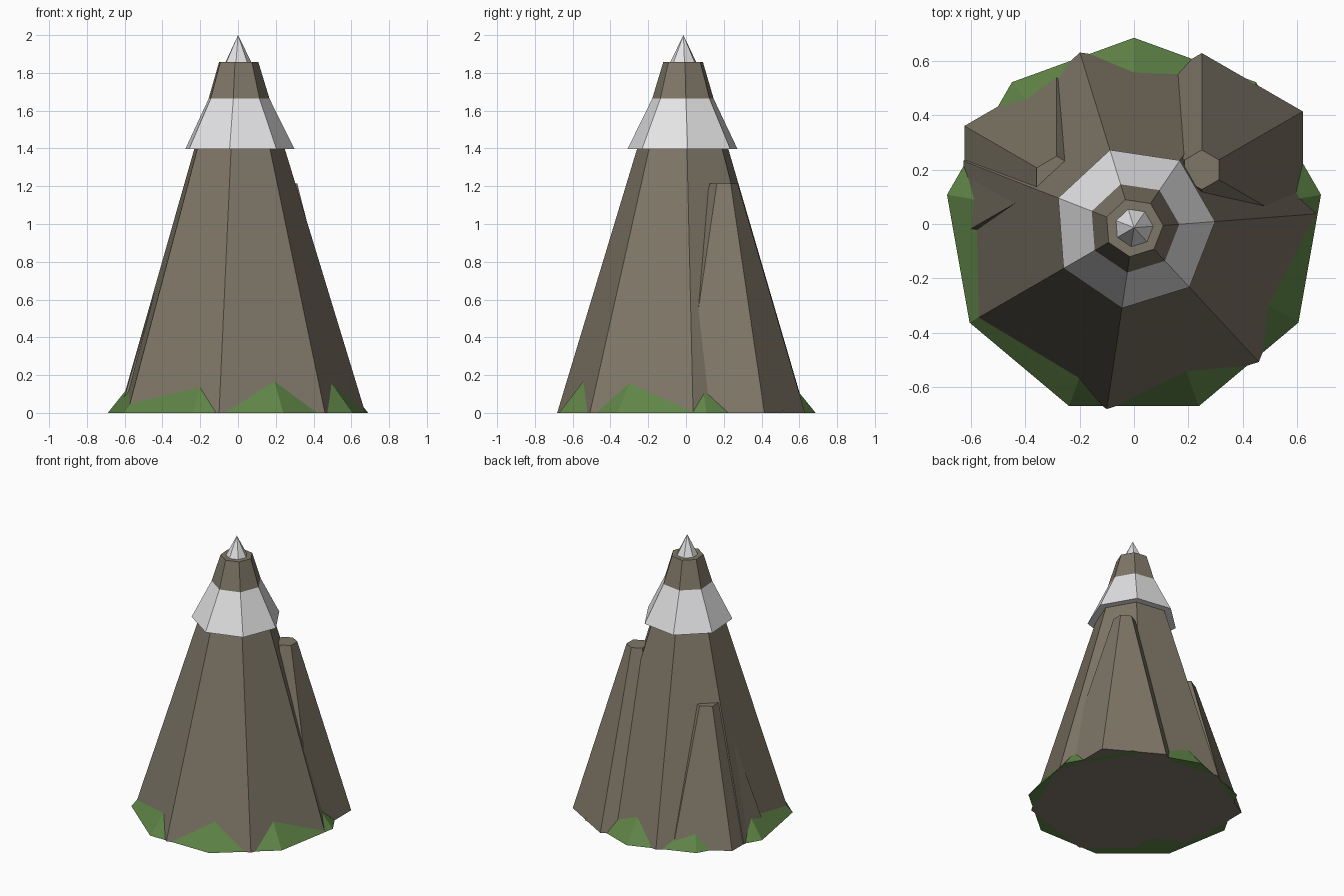
import bpy
import bmesh
import math

if "Cube" in bpy.data.objects:
    bpy.data.objects.remove(bpy.data.objects["Cube"])

CY = -0.0135  # shared centre line of the peak


def material(name, rgb):
    m = bpy.data.materials.new(name)
    m.diffuse_color = (*rgb, 1)
    m.use_nodes = True
    m.node_tree.nodes["Principled BSDF"].inputs["Base Color"].default_value = m.diffuse_color
    return m


ROCK = material("rock_brown", (0.212, 0.183, 0.136))
SNOW = material("snow_white", (0.87, 0.87, 0.885))
GRASS = material("grass_green", (0.117, 0.235, 0.064))


def frustum(name, mat, sides, x, y, z0, z1, r0, r1, first_angle):
    """Flat-faced tapered prism; r1 = 0 gives a pointed tip."""
    bm = bmesh.new()
    a = [math.radians(first_angle) + math.tau * i / sides for i in range(sides)]

    def ring(r, z):
        return [bm.verts.new((x + r * math.cos(t), y + r * math.sin(t), z)) for t in a]

    low = ring(r0, z0)
    bm.faces.new(low[::-1])
    if r1 > 0:
        high = ring(r1, z1)
        bm.faces.new(high)
    else:
        high = [bm.verts.new((x, y, z1))] * sides
    for i in range(sides):
        j = (i + 1) % sides
        quad = [low[i], low[j], high[j], high[i]]
        bm.faces.new(quad if r1 > 0 else quad[:3])
    mesh = bpy.data.meshes.new(name)
    bm.to_mesh(mesh)
    bm.free()
    mesh.materials.append(mat)
    obj = bpy.data.objects.new(name, mesh)
    bpy.context.collection.objects.link(obj)
    return obj


# Main seven-sided peak with a flat top
frustum("main_peak", ROCK, 7, 0, CY, 0, 1.857, 0.676, 0.108, 4.33)

# Snow cone: its skirt overhangs the rock and its tip rises out of the flat top
frustum("snow_cap", SNOW, 7, 0, CY, 1.396, 2.0, 0.30, 0, 4.33)

# Two six-sided side spurs at the back
frustum("right_spur", ROCK, 6, 0.25, 0.20, 0, 1.215, 0.43, 0.073, 30)
frustum("left_spur", ROCK, 6, -0.285, 0.165, 0, 0.925, 0.393, 0.085, 30)

# Nine-sided grassy foot
frustum("grass_base", GRASS, 9, 0, CY, 0, 0.30, 0.70, 0.456, 90)
